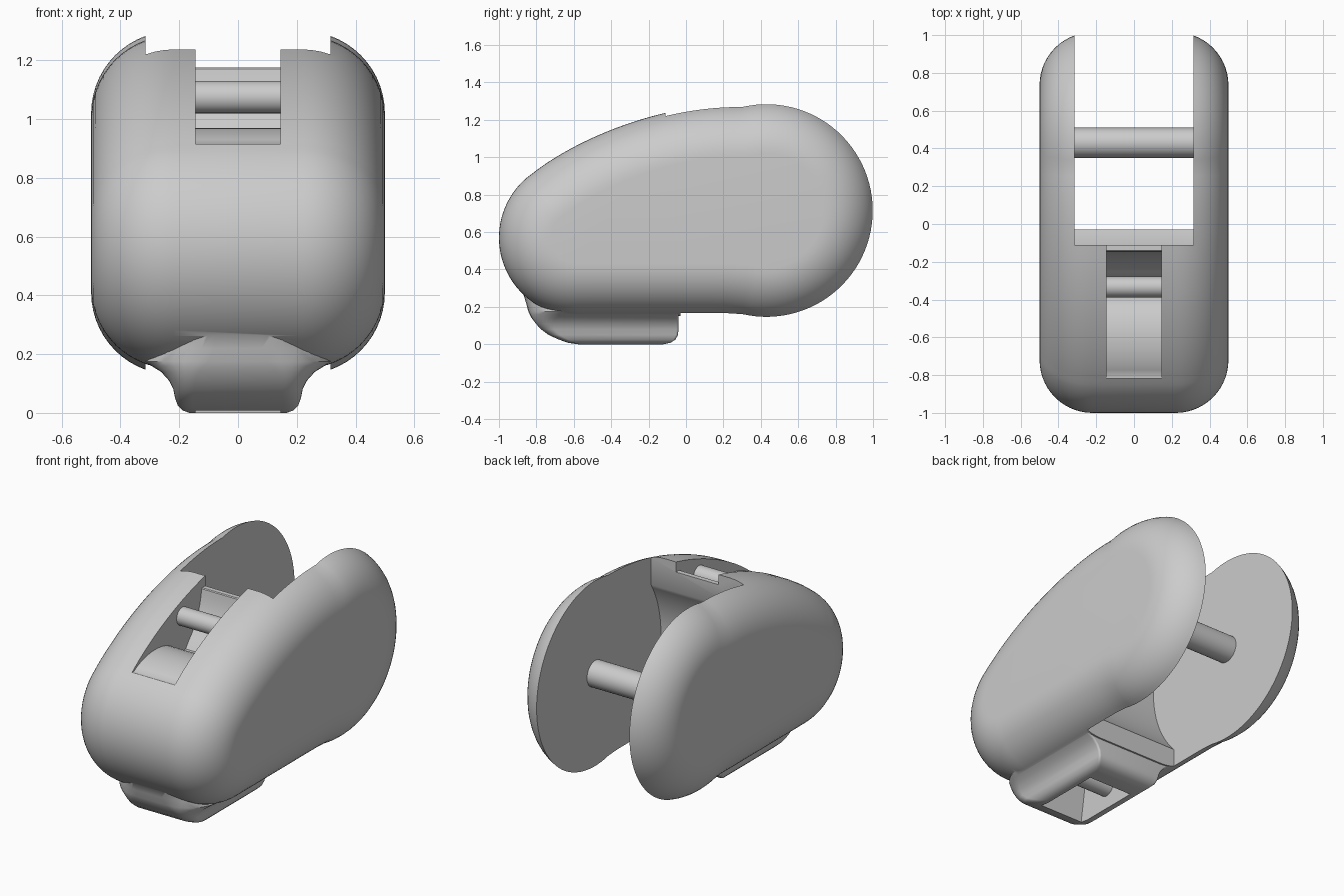
import bpy, bmesh, math
from mathutils import Vector

cube = bpy.data.objects.get("Cube")
if cube:
    bpy.data.objects.remove(cube, do_unlink=True)

grey = bpy.data.materials.new("plain grey")
grey.use_nodes = True
COLOUR = (0.6, 0.6, 0.6, 1)
grey.diffuse_color = COLOUR
grey.node_tree.nodes["Principled BSDF"].inputs["Base Color"].default_value = COLOUR


def arc(cy, cz, r, a, b, n):
    angles = [math.radians(a + (b - a) * i / n) for i in range(n + 1)]
    return [(cy + r * math.cos(t), cz + r * math.sin(t)) for t in angles]


def bezier(p, n):
    a, b, c, d = [Vector(q) for q in p]
    out = []
    for i in range(n + 1):
        t = i / n
        s = 1 - t
        out.append(tuple(a * s**3 + b * 3 * s * s * t + c * 3 * s * t * t + d * t**3))
    return out


def loft(name, rings):
    """Skin a list of equal closed rings and cap both ends."""
    bm = bmesh.new()
    loops = [[bm.verts.new(p) for p in ring] for ring in rings]
    n = len(loops[0])
    for lo, hi in zip(loops, loops[1:]):
        for i in range(n):
            j = (i + 1) % n
            bm.faces.new((lo[i], lo[j], hi[j], hi[i]))
    bm.faces.new(loops[0][::-1])
    bm.faces.new(loops[-1])
    bmesh.ops.recalc_face_normals(bm, faces=bm.faces)
    mesh = bpy.data.meshes.new(name)
    bm.to_mesh(mesh)
    bm.free()
    mesh.materials.append(grey)
    obj = bpy.data.objects.new(name, mesh)
    bpy.context.collection.objects.link(obj)
    return obj


def extrude(name, profile, half):
    return loft(name, [[(x, y, z) for y, z in profile] for x in (-half, half)])


def combine(target, tool, operation):
    mod = target.modifiers.new("cut", "BOOLEAN")
    mod.operation = operation
    mod.solver = "EXACT"
    mod.object = tool
    bpy.context.view_layer.objects.active = target
    bpy.ops.object.modifier_apply(modifier=mod.name)
    bpy.data.objects.remove(tool, do_unlink=True)


def smooth(obj):
    bpy.ops.object.select_all(action="DESELECT")
    obj.select_set(True)
    bpy.context.view_layer.objects.active = obj
    bpy.ops.object.shade_smooth_by_angle(angle=math.radians(32))


def pin(name, y, z, r, half):
    smooth(extrude(name, arc(y, z, r, 0, 350, 35), half))


# Body: side outline with widely rounded edges
outline = arc(-0.58, 0.57, 0.42, 130, 270, 36)
outline += [(-0.58 + 0.88 * i / 10, 0.15) for i in range(1, 10)]
outline += arc(0.43, 0.715, 0.585, -102.8, 102.8, 56)
outline += bezier([(0.3, 1.285), (-0.15, 1.29), (-0.62, 1.085), (-0.85, 0.89)], 30)[1:-1]


def inset(points, d):
    out = []
    for i, (y, z) in enumerate(points):
        p, q = points[i - 1], points[(i + 1) % len(points)]
        t = Vector((q[0] - p[0], q[1] - p[1])).normalized()
        out.append((y - t.y * d, z + t.x * d))
    return out


R, STEPS = 0.28, 14
half = []
for i in range(STEPS + 1):
    a = math.pi / 2 * i / STEPS
    half.append((0.5 - R + R * math.sin(a), inset(outline, R * (1 - math.cos(a)))))
sections = [(-x, p) for x, p in reversed(half)] + half
body = loft("body", [[(x, y, z) for y, z in p] for x, p in sections])


# Foot: stacked rounded rectangles flaring into the body
def foot_ring(z, w, front, back, r):
    pts = []
    corners = [(w, back, 0.012, 0), (-w, back, 0.012, 90), (-w, front, r, 180), (w, front, r, 270)]
    for x, y, cr, start in corners:
        cx = x - math.copysign(cr, x)
        cy = y - cr if y == back else y + cr
        pts += [(px, py, z) for px, py in arc(cx, cy, cr, start, start + 90, 8)]
    return pts


foot = loft("foot", [foot_ring(*ring) for ring in (
    (0.0, 0.165, -0.58, -0.12, 0.03),
    (0.008, 0.188, -0.63, -0.083, 0.04),
    (0.025, 0.205, -0.68, -0.056, 0.05),
    (0.05, 0.214, -0.735, -0.043, 0.06),
    (0.08, 0.22, -0.775, -0.04, 0.07),
    (0.11, 0.235, -0.803, -0.04, 0.09),
    (0.14, 0.262, -0.825, -0.04, 0.13),
    (0.16, 0.295, -0.836, -0.04, 0.18),
    (0.175, 0.32, -0.843, -0.04, 0.22),
    (0.22, 0.3, -0.855, -0.04, 0.22),
    (0.27, 0.24, -0.87, -0.04, 0.16),
    (0.32, 0.2, -0.87, -0.04, 0.12))])
combine(body, foot, "UNION")

# Rear bay: open slot with a hollow curved front wall
bay = [(-0.11, 1.5)] + arc(0.43, 0.715, 0.637, 148, 223.8, 30)
bay += [(-0.03, -0.2), (1.3, -0.2), (1.3, 1.5)]
combine(body, extrude("bay_cutter", bay, 0.315), "DIFFERENCE")

# Upper recess with a rounded guide in front of its pin
upper = bezier([(-0.8, 0.915), (-0.7, 0.98), (-0.5, 1.0), (-0.4, 0.9)], 12)
upper += [(-0.38, 0.86), (-0.3, 0.86)]
upper += bezier([(-0.27, 0.9), (-0.2, 0.97), (-0.16, 1.05), (-0.145, 1.17)], 10)
upper += [(-0.14, 1.175), (-0.05, 1.175), (-0.05, 1.5), (-0.95, 1.5), (-0.95, 0.915)]
combine(body, extrude("upper_cutter", upper, 0.145), "DIFFERENCE")

# Lower recess through the foot
lower = [(-0.63, -0.1), (-0.63, 0.02), (-0.57, 0.4), (-0.3, 0.4), (-0.22, 0.2), (-0.2, -0.1)]
combine(body, extrude("lower_cutter", lower, 0.145), "DIFFERENCE")
smooth(body)

# Cross pins
pin("rear_axle", 0.43, 0.715, 0.08, 0.33)
pin("upper_pin", -0.333, 1.075, 0.055, 0.16)
pin("lower_pin", -0.41, 0.135, 0.055, 0.16)
